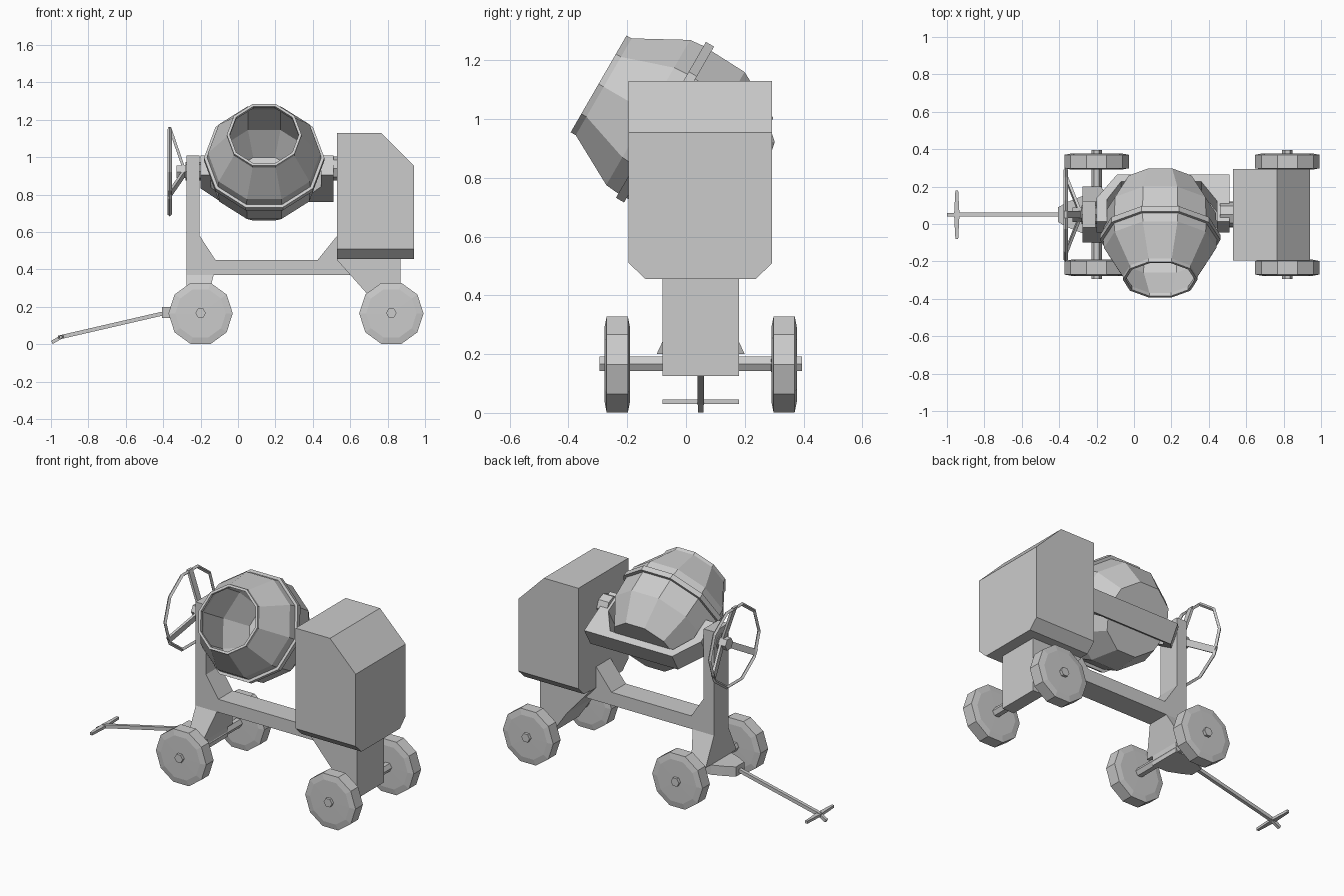
import bpy, bmesh
from math import sin, cos, pi, radians
from mathutils import Matrix, Vector

if "Cube" in bpy.data.objects:
    bpy.data.objects.remove(bpy.data.objects["Cube"])

YC = 0.05   # centre line of the chassis
I4 = Matrix.Identity(4)


def finish(name, bm, mat=I4):
    bmesh.ops.remove_doubles(bm, verts=bm.verts, dist=1e-5)
    bm.transform(mat)
    bmesh.ops.recalc_face_normals(bm, faces=bm.faces)
    me = bpy.data.meshes.new(name)
    bm.to_mesh(me)
    bm.free()
    ob = bpy.data.objects.new(name, me)
    bpy.context.collection.objects.link(ob)
    return ob


def prism(name, pts, axis, lo, hi, mat=I4):
    """Extrude a 2D outline along one axis."""
    put = {'x': lambda a, b, d: (d, a, b), 'y': lambda a, b, d: (a, d, b),
           'z': lambda a, b, d: (a, b, d)}[axis]
    bm = bmesh.new()
    A = [bm.verts.new(put(a, b, lo)) for a, b in pts]
    B = [bm.verts.new(put(a, b, hi)) for a, b in pts]
    bm.faces.new(A)
    bm.faces.new(B[::-1])
    for i in range(len(pts)):
        j = (i + 1) % len(pts)
        bm.faces.new((A[i], B[i], B[j], A[j]))
    return finish(name, bm, mat)


def lathe(name, prof, n, mat=I4, closed=False):
    """Turn (height, radius) points around local z."""
    bm = bmesh.new()
    rings = [[bm.verts.new((r * cos(2 * pi * k / n), r * sin(2 * pi * k / n), h))
              for k in range(n)] for h, r in prof]
    pairs = list(zip(rings, rings[1:])) + ([(rings[-1], rings[0])] if closed else [])
    for a, b in pairs:
        for k in range(n):
            m = (k + 1) % n
            bm.faces.new((a[k], a[m], b[m], b[k]))
    return finish(name, bm, mat)


def rod(name, p, q, r, n=6):
    p, q = Vector(p), Vector(q)
    d = q - p
    m = Matrix.Translation(p) @ d.to_track_quat('Z', 'Y').to_matrix().to_4x4()
    if n == 4:
        m = m @ Matrix.Rotation(pi / 4, 4, 'Z')
    L = d.length
    return lathe(name, [(0, 0), (0, r), (L, r), (L, 0)], n, m)


# Wheels and axles
tyre = [(-.044, 0), (-.043, .135), (-.036, .172), (.036, .172), (.043, .135), (.044, 0)]
for end, x in (("front", -.2), ("rear", .82)):
    for side, s in (("left", -1), ("right", 1)):
        lathe(f"{end}_wheel_{side}", tyre, 10,
              Matrix.Translation((x, YC + s * .284, .165)) @ Matrix.Rotation(pi / 2, 4, 'X'))
    rod(f"{end}_axle", (x, YC - .345, .167), (x, YC + .345, .167), .028)

# Frame: post, beam and gusset in one profile
prism("frame", [(-.275, .37), (.62, .37), (.62, .58), (.53, .58), (.425, .45), (-.12, .45),
                (-.205, .58), (-.205, 1.01), (-.275, 1.01)], 'y', YC - .07, YC + .07)

# Rear axle support
prism("rear_support", [(.53, .46), (.53, .45), (.69, .27), (.79, .125), (.87, .125),
                       (.87, .46)], 'y', YC - .13, YC + .13)

# Front axle support, flared downward
bm = bmesh.new()
for z, x1, w in ((.37, -.13, .07), (.2, -.175, .15)):
    for x in (-.275, x1):
        for s in (-1, 1):
            bm.verts.new((x, YC + s * w, z))
bmesh.ops.convex_hull(bm, input=bm.verts)
bmesh.ops.dissolve_limit(bm, angle_limit=.01, verts=bm.verts, edges=bm.edges)
finish("front_support", bm)

# Tow hitch plate, bar and handle
prism("hitch_plate", [(-.405, YC - .04), (-.405, YC + .04), (-.35, YC + .07), (-.275, YC + .1),
                      (-.175, YC + .1), (-.175, YC - .1), (-.275, YC - .1), (-.35, YC - .07)],
      'z', .14, .2)
rod("tow_bar", (-.39, YC, .167), (-.95, YC, .038), .015, 4)
rod("tow_bar_tip", (-.94, YC, .041), (-.995, YC, .01), .013, 4)
prism("tow_handle", [(-.955, YC - .13), (-.962, YC), (-.955, YC + .13), (-.94, YC + .13),
                     (-.933, YC), (-.94, YC - .13)], 'z', .03, .046)

# Mixing drum: open shell tilted 30 degrees
tilt = Matrix.Translation((.14, -.2975, 1.12)) @ Matrix.Rotation(radians(-120), 4, 'X')
lathe("drum", [(.555, 0), (.555, .19), (.41, .28), (.2, .285), (.02, .185), (0, .185), (0, .2),
               (.02, .2), (.195, .3), (.245, .305), (.41, .298), (.573, .207), (.573, 0)],
      10, tilt)
lathe("drum_band", [(.245, .295), (.245, .322), (.277, .322), (.277, .295)], 10, tilt, True)

# Yoke that carries the drum, in the drum's tilted plane
prism("drum_yoke", [(-.34, .325), (-.34, .47), (-.23, .615), (.37, .615), (.37, .325),
                    (.305, .325), (.305, .45), (.22, .57), (-.21, .57), (-.285, .46),
                    (-.285, .325)], 'y', -.06, .06, tilt)

# Pivot shafts on both sides
rod("pivot_left", (-.28, YC, .925), (-.17, YC, .925), .05, 8)
rod("pivot_right", (.46, YC, .94), (.54, YC, .94), .065, 8)

# Tilting handwheel with hub and three spokes
HZ, HX = .922, -.365
lathe("handwheel_rim", [(-.011, .241), (0, .252), (.011, .241), (0, .23)], 10,
      Matrix.Translation((HX, YC, HZ)) @ Matrix.Rotation(pi / 2, 4, 'Y')
      @ Matrix.Rotation(pi / 10, 4, 'Z'), True)
rod("handwheel_hub", (-.33, YC, HZ), (-.27, YC, HZ), .038)
for i in range(3):
    m = Matrix.Translation((0, YC, HZ)) @ Matrix.Rotation(i * 2 * pi / 3, 4, 'X')
    prism(f"handwheel_spoke_{i + 1}", [(-.298, .02), (-.282, .02), (-.358, .24), (-.374, .24)],
          'y', -.019, .019, m)

# Engine housing: bottom chamfers in profile, sloped top outer edge cut off
house = prism("engine_housing", [(-.195, .51), (-.137, .455), (.237, .455), (.293, .51),
                                 (.293, 1.13), (-.195, 1.13)], 'x', .53, .94)
bm = bmesh.new()
bm.from_mesh(house.data)
bmesh.ops.bisect_plane(bm, geom=bm.verts[:] + bm.edges[:] + bm.faces[:],
                       plane_co=(.765, 0, 1.13), plane_no=(1, 0, 1), clear_outer=True)
bmesh.ops.holes_fill(bm, edges=[e for e in bm.edges if e.is_boundary])
bmesh.ops.recalc_face_normals(bm, faces=bm.faces)
bm.to_mesh(house.data)
bm.free()
